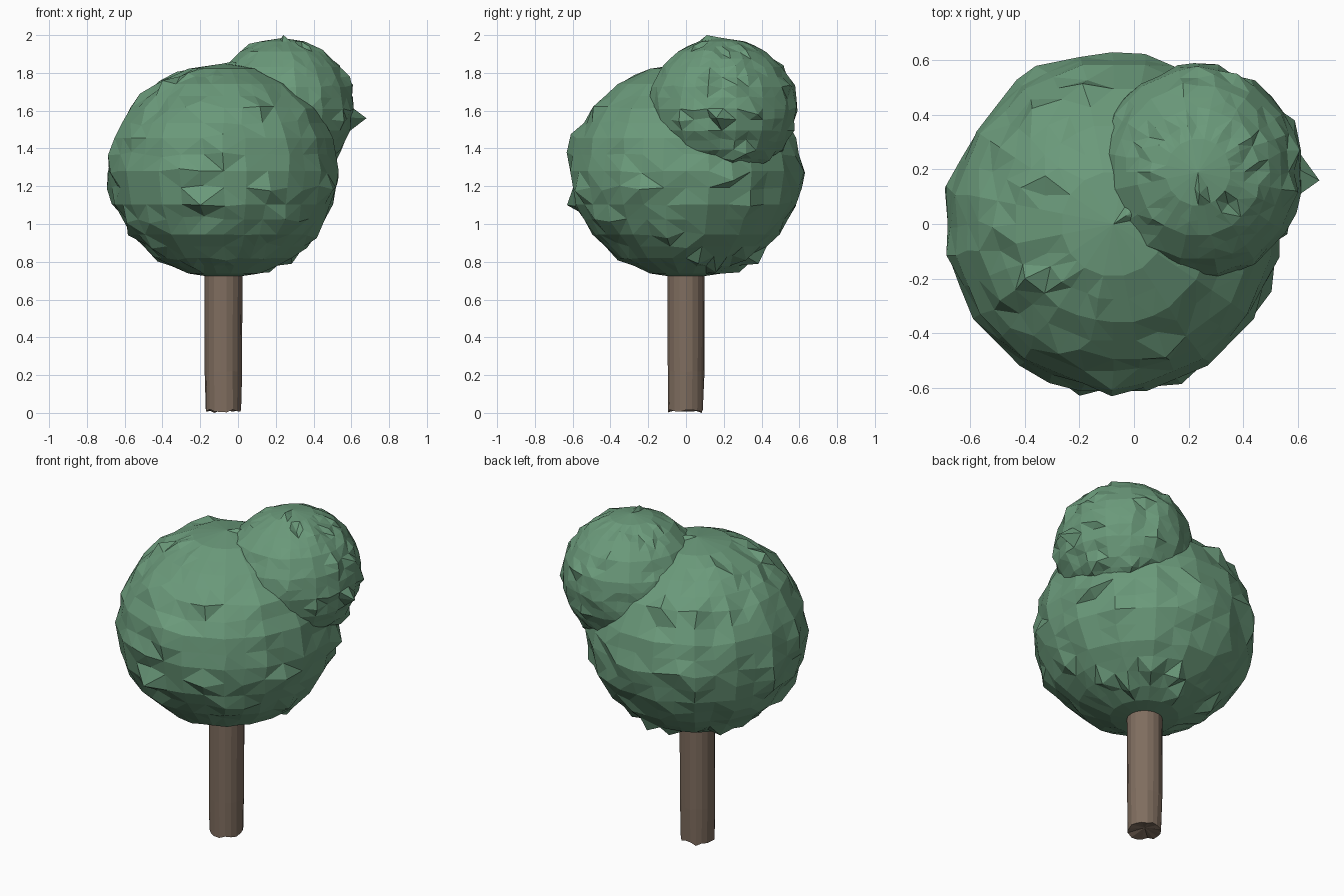
import bpy, bmesh, math, random
from mathutils import Vector, Matrix

random.seed(7)

cube = bpy.data.objects.get("Cube")
if cube:
    bpy.data.objects.remove(cube, do_unlink=True)


def make_material(name, color):
    mat = bpy.data.materials.new(name)
    mat.use_nodes = True
    mat.diffuse_color = color
    bsdf = mat.node_tree.nodes["Principled BSDF"]
    bsdf.inputs["Base Color"].default_value = color
    bsdf.inputs["Roughness"].default_value = 0.9
    return mat


def finish(bm, name, mat):
    bmesh.ops.recalc_face_normals(bm, faces=bm.faces)
    mesh = bpy.data.meshes.new(name)
    bm.to_mesh(mesh)
    bm.free()
    mesh.materials.append(mat)
    obj = bpy.data.objects.new(name, mesh)
    bpy.context.collection.objects.link(obj)
    return obj


def foliage_ball(name, center, radii, mat, tugs, rough):
    """Faceted ball with scattered ragged leaves and a few pulled-out tips."""
    center = Vector(center)
    bm = bmesh.new()
    bmesh.ops.create_uvsphere(bm, u_segments=16, v_segments=10, radius=1)
    bmesh.ops.rotate(bm, verts=bm.verts, matrix=Matrix.Rotation(math.pi / 16, 3, "Z"))
    bmesh.ops.subdivide_edges(bm, edges=bm.edges[:], cuts=1, use_grid_fill=True)
    bm.verts.ensure_lookup_table()
    # scattered roughness: most facets stay flat
    for v in bm.verts:
        if random.random() < 0.3 and abs(v.co.z) < 0.95:
            amount = random.uniform(-1, 1) * rough
            if random.random() < 0.12:
                amount = 1.8 * rough
            side = Vector([random.uniform(-1, 1) for _ in range(3)]) * rough
            v.co = v.co * (1 + amount) + side
    for v in bm.verts:
        v.co = center + Vector([c * r for c, r in zip(v.co, radii)])
    # leaf tips
    for tip in tugs:
        tip = Vector(tip)
        min(bm.verts, key=lambda v: (v.co - tip).length).co = tip
    bmesh.ops.triangulate(bm, faces=[f for f in bm.faces if len(f.verts) > 3])
    return finish(bm, name, mat)


leaf_green = make_material("leaf green", (0.145, 0.32, 0.195, 1))
bark_brown = make_material("bark brown", (0.215, 0.155, 0.115, 1))

# Large crown
foliage_ball("large_crown", (-0.075, 0, 1.28), (0.62, 0.625, 0.57), leaf_green,
             [(-0.03, 0.03, 1.86), (-0.4, -0.2, 1.76), (0.53, 0.25, 1.23),
              (-0.2, -0.63, 1.1), (-0.08, 0.63, 1.27), (-0.2, -0.46, 1.65),
              (-0.36, 0.58, 1.3), (-0.69, 0.14, 1.27)], 0.024)

# Small crown on the upper left rear
foliage_ball("small_crown", (0.235, 0.19, 1.61), (0.385, 0.4, 0.375), leaf_green,
             [(0.68, 0.16, 1.56), (0.24, 0.11, 2.0), (0.59, 0.38, 1.58),
              (0.43, 0.53, 1.65), (0.22, 0.59, 1.6)], 0.028)

# Trunk with a splintered foot
SIDES = 18
bm = bmesh.new()
rings = []
for height, groove in ((0.01, 0.012), (0.22, 0.005), (0.85, 0.0)):
    ring = []
    for i in range(SIDES):
        a = math.tau * i / SIDES
        r = 0.1 - random.random() * groove
        z = height + random.uniform(-0.8, 0.8) * groove
        ring.append(bm.verts.new((-0.077 + r * math.cos(a), r * math.sin(a), z)))
    rings.append(ring)
rings[0][SIDES // 3].co.z = 0
for low, high in zip(rings, rings[1:]):
    for i in range(SIDES):
        j = (i + 1) % SIDES
        bm.faces.new((low[i], low[j], high[j], high[i]))
hollow = bm.verts.new((-0.077, 0, 0.03))
for i in range(SIDES):
    bm.faces.new((hollow, rings[0][(i + 1) % SIDES], rings[0][i]))
bm.faces.new(rings[-1])
finish(bm, "trunk", bark_brown)
